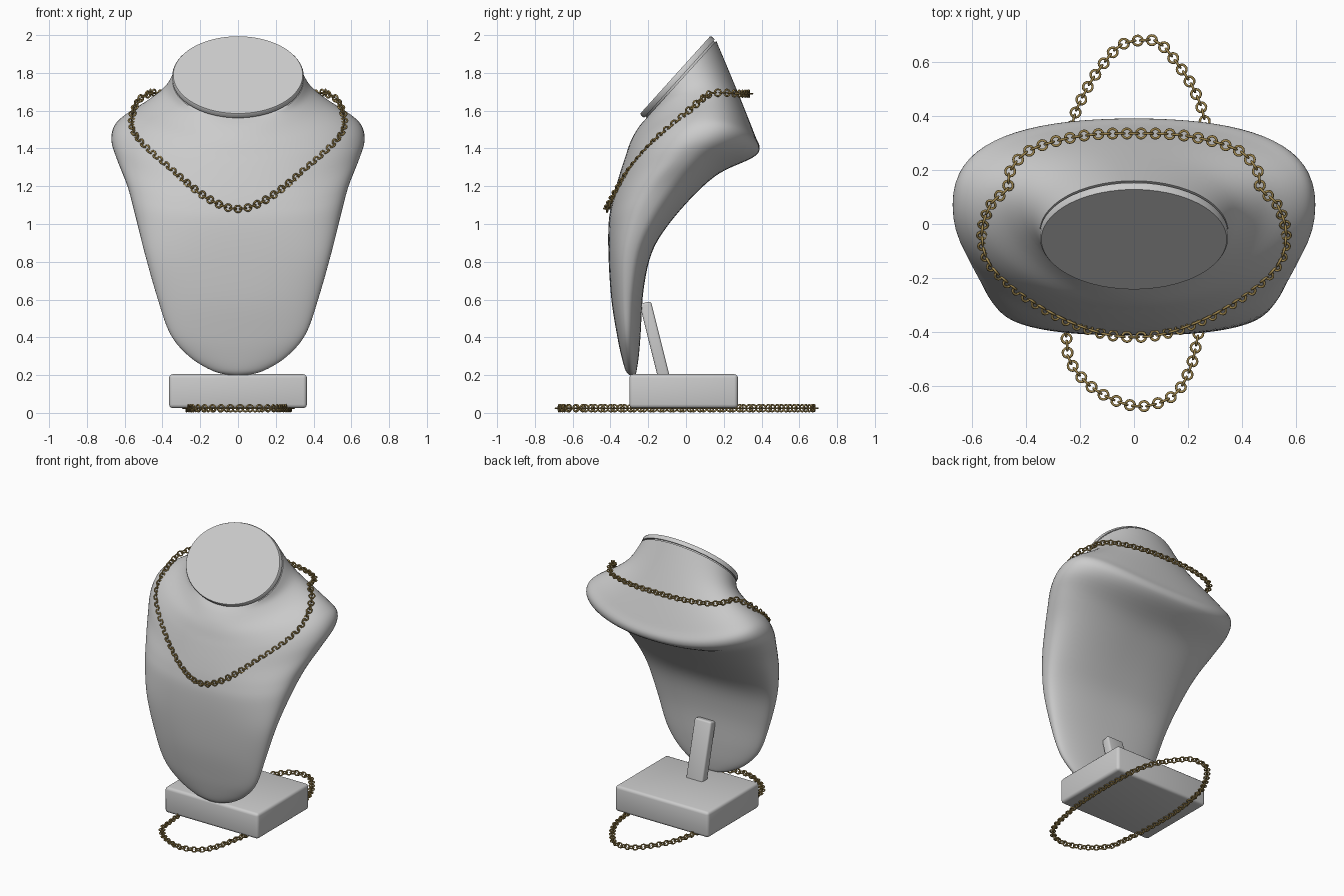
import bpy, bmesh, math
from mathutils import Vector, Matrix

if "Cube" in bpy.data.objects:
    bpy.data.objects.remove(bpy.data.objects["Cube"])


def catmull(pts, steps, closed=False):
    """Smooth curve through tuples of any length."""
    n, out = len(pts), []
    for i in range(n if closed else n - 1):
        q = [pts[(i + k) % n] if closed else pts[min(max(i + k, 0), n - 1)] for k in (-1, 0, 1, 2)]
        for j in range(steps):
            t = j / steps
            out.append(tuple(0.5 * (2 * b + (c - a) * t + (2 * a - 5 * b + 4 * c - d) * t * t
                                    + (3 * b - a - 3 * c + d) * t ** 3) for a, b, c, d in zip(*q)))
    if not closed:
        out.append(tuple(pts[-1]))
    return out


def finish(bm, name, angle=35, mat=None):
    bmesh.ops.recalc_face_normals(bm, faces=bm.faces[:])
    me = bpy.data.meshes.new(name)
    bm.to_mesh(me)
    bm.free()
    ob = bpy.data.objects.new(name, me)
    bpy.context.collection.objects.link(ob)
    if mat:
        me.materials.append(mat)
    bpy.ops.object.select_all(action='DESELECT')
    bpy.context.view_layer.objects.active = ob
    ob.select_set(True)
    bpy.ops.object.shade_smooth_by_angle(angle=math.radians(angle))
    return ob


def section(bm, st, sides=72):
    """Superellipse ring through a front, edge and back point (y, z)."""
    fy, fz, ey, ez, by, bz, w, n = st
    ring = []
    for i in range(sides):
        a = 2 * math.pi * i / sides
        c, s = math.cos(a), math.sin(a)
        x = w * math.copysign(abs(c) ** (2 / n), c)
        s = math.copysign(abs(s) ** (2 / n), s)
        kf, ke, kb = s * (s - 1) / 2, 1 - s * s, s * (s + 1) / 2
        ring.append(bm.verts.new((x, fy * kf + ey * ke + by * kb, fz * kf + ez * ke + bz * kb)))
    return ring


# Bust: front (y,z), side edge (y,z), back (y,z), half width, squareness
stations = [
    (-.300, .20, -.285, .20, -.27, .20, .05, 2),
    (-.320, .225, -.292, .225, -.262, .22, .14, 2),
    (-.342, .30, -.300, .30, -.25, .30, .26, 2.1),
    (-.365, .41, -.310, .42, -.24, .42, .36, 2.2),
    (-.395, .60, -.310, .62, -.225, .65, .43, 2.4),
    (-.410, .82, -.290, .85, -.18, .85, .495, 2.6),
    (-.410, 1.0, -.220, 1.05, -.09, 1.0, .545, 2.6),
    (-.395, 1.1, -.130, 1.20, .05, 1.16, .585, 2.5),
    (-.370, 1.2, -.020, 1.34, .18, 1.27, .64, 2.3),
    (-.340, 1.3, .060, 1.44, .35, 1.35, .67, 2.2),
    (-.320, 1.36, .100, 1.52, .39, 1.40, .655, 2.2),
    (-.300, 1.42, .100, 1.58, .365, 1.47, .595, 2.1),
    (-.277, 1.47, .080, 1.65, .31, 1.61, .48, 2),
    (-.245, 1.52, .030, 1.71, .24, 1.78, .39, 2),
    (-.215, 1.555, -.0275, 1.7625, .16, 1.97, .348, 2),
]
loft = catmull(stations, 5)
# Neck rim: a thin groove, then a tilted flat disc
for scale, lift in ((.965, .0), (.965, .01), (1.0, .01), (1.0, .032), (.985, .04)):
    cy, cz, hy, hz = -.0275 - .74 * lift, 1.7625 + .67 * lift, .1875 * scale, .2075 * scale
    loft.append((cy - hy, cz - hz, cy, cz, cy + hy, cz + hz, .348 * scale, 2))
bm = bmesh.new()
rings = [section(bm, s) for s in loft]
for r0, r1 in zip(rings, rings[1:]):
    for i in range(len(r0)):
        j = (i + 1) % len(r0)
        bm.faces.new((r0[i], r0[j], r1[j], r1[i]))
bm.faces.new(rings[0])
bm.faces.new(rings[-1])
finish(bm, "bust")


def box(name, size, matrix, bevel):
    bm = bmesh.new()
    bmesh.ops.create_cube(bm, size=1, matrix=matrix @ Matrix.Diagonal((*size, 1)))
    bmesh.ops.bevel(bm, geom=bm.edges[:], offset=bevel, segments=3, profile=.5, affect='EDGES')
    return finish(bm, name)


# Base block and the leaning strut behind the bust
box("base", (.73, .575, .18), Matrix.Translation((0, -.0125, .115)), .02)
box("back_strut", (.13, .062, .42),
    Matrix.Translation((0, -.165, .38)) @ Matrix.Rotation(math.radians(14), 4, 'X'), .012)

gold = bpy.data.materials.new("old_gold")
gold.diffuse_color = (.36, .25, .08, 1)
gold.use_nodes = True
gold.node_tree.nodes["Principled BSDF"].inputs["Base Color"].default_value = gold.diffuse_color


def chain(name, pts, pitch=.0265, major=.0175, minor=.0048, nu=14, nv=7):
    """Closed chain of round links, each turned 90 degrees to the last."""
    curve = [Vector(p) for p in catmull(pts, 16, True)]
    curve.append(curve[0])
    dist = [0]
    for a, b in zip(curve, curve[1:]):
        dist.append(dist[-1] + (b - a).length)
    count = 2 * round(dist[-1] / pitch / 2)
    bm, k = bmesh.new(), 0
    for i in range(count):
        d = dist[-1] * i / count
        while dist[k + 1] < d:
            k += 1
        a, b = curve[k], curve[k + 1]
        pos = a.lerp(b, (d - dist[k]) / (dist[k + 1] - dist[k]))
        t = (b - a).normalized()
        side = t.cross(Vector((0, 0, 1))).normalized()
        up = side.cross(t)
        across, axis = (side, up) if i % 2 else (up, side)
        grid = []
        for u in range(nu):
            au = 2 * math.pi * u / nu
            rad = t * math.cos(au) + across * math.sin(au)
            grid.append([bm.verts.new(pos + rad * (major + minor * math.cos(2 * math.pi * v / nv))
                                      + axis * minor * math.sin(2 * math.pi * v / nv)) for v in range(nv)])
        for u in range(nu):
            for v in range(nv):
                p, q, w = grid[u], grid[(u + 1) % nu], (v + 1) % nv
                bm.faces.new((p[v], q[v], q[w], p[w]))
    return finish(bm, name, 60, gold)


# Necklace draped on the bust: right half mirrored to the left
half = [(.15, -.395, 1.13), (.34, -.308, 1.275), (.52, -.165, 1.44), (.562, -.04, 1.55),
        (.53, .07, 1.65), (.47, .13, 1.69), (.455, .2, 1.695), (.38, .275, 1.69), (.2, .325, 1.69)]
chain("necklace", [(0, -.418, 1.08)] + half + [(0, .335, 1.69)] + [(-x, y, z) for x, y, z in half[::-1]])

# Loose chain lying in a loop under the base
loop = [(.04, .68), (-.05, .66), (-.13, .57), (-.19, .47), (-.23, .36), (-.27, .1), (-.27, -.2),
        (-.25, -.42), (-.235, -.51), (-.16, -.6), (-.05, -.66), (.05, -.672), (.15, -.63),
        (.205, -.54), (.235, -.42), (.27, -.2), (.28, .1), (.265, .36), (.22, .5), (.14, .62), (.09, .67)]
chain("loose_chain", [(x, y, .025) for x, y in loop])
